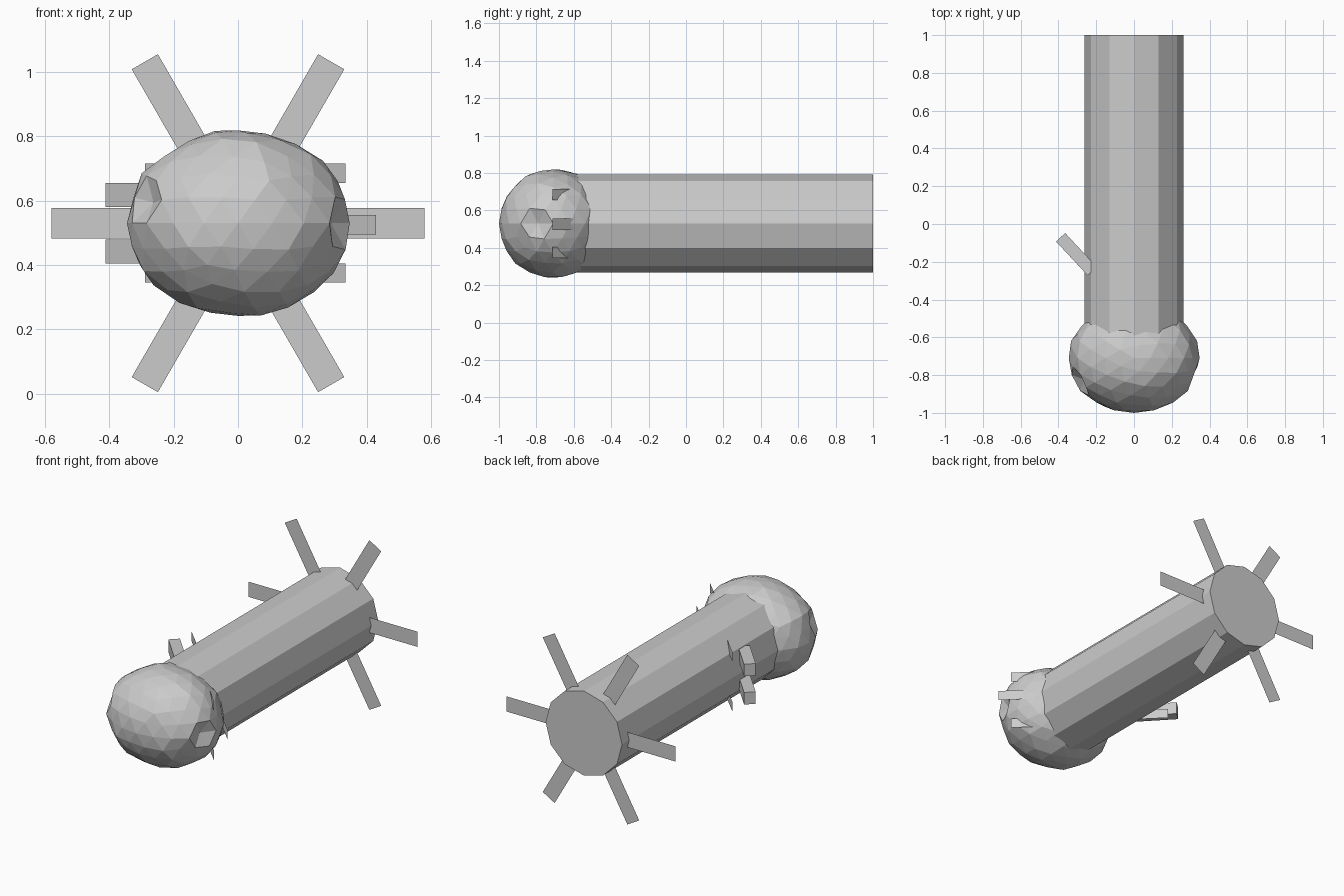
import bpy, bmesh, math, random
from mathutils import Vector, Matrix

if "Cube" in bpy.data.objects:
    bpy.data.objects.remove(bpy.data.objects["Cube"])

random.seed(4)
CZ = 0.53  # height of the body axis


def finish(name, bm):
    me = bpy.data.meshes.new(name)
    bm.to_mesh(me)
    bm.free()
    ob = bpy.data.objects.new(name, me)
    bpy.context.collection.objects.link(ob)
    return ob


def quad(name, pts):
    bm = bmesh.new()
    bm.faces.new([bm.verts.new(p) for p in pts])
    return finish(name, bm)


# body: twelve-sided tube along y
bm = bmesh.new()
bmesh.ops.create_cone(bm, cap_ends=True, segments=12, radius1=0.262, radius2=0.262, depth=1.6)
bmesh.ops.transform(bm, verts=bm.verts,
                    matrix=Matrix.Translation((0, 0.2, CZ)) @ Matrix.Rotation(math.radians(90), 4, 'X'))
finish("body", bm)

# head: lumpy low-poly ball, a little wider than tall, with a dent on each side
bm = bmesh.new()
bmesh.ops.create_icosphere(bm, subdivisions=3, radius=1)
dents = []
for s in (-1, 1):
    d = Vector((s, -0.45, 0.12)).normalized()
    dents.append(max(bm.verts, key=lambda v: v.co.dot(d)))
for v in bm.verts:
    if v.co.y > -0.95:
        v.co *= 1 + random.uniform(-0.015, 0.025)
for v in dents:
    v.co *= 0.88
for v in bm.verts:
    v.co = Vector((v.co.x * 0.345, v.co.y * 0.29 - 0.71, v.co.z * 0.29 + CZ))
finish("head", bm)

# tail fins: six flat radial blades
for i in range(6):
    rot = Matrix.Rotation(math.radians(60 * i), 4, 'Y')
    pts = [(0.22, -0.047), (0.58, -0.047), (0.58, 0.047), (0.22, 0.047)]
    quad("tail_fin", [rot @ Vector((x, 0, z)) + Vector((0, 0.93, CZ)) for x, z in pts])


# flat tabs: upright blades running diagonally outwards from base to tip
def tab(name, base, tip, z0, z1):
    quad(name, [(*base, z0), (*tip, z0), (*tip, z1), (*base, z1)])


tab("head_tab_middle", (0.31, -0.595), (0.43, -0.715), 0.495, 0.556)
for z0, z1 in ((0.655, 0.715), (0.345, 0.405)):
    tab("head_tab", (0.225, -0.605), (0.335, -0.715), z0, z1)
    tab("side_tab", (-0.18, -0.15), (-0.29, -0.04), z0, z1)

# side pegs: two short bars angled backwards on the left
for z in (0.6175, 0.4425):
    bm = bmesh.new()
    bmesh.ops.create_cube(bm, size=1)
    m = (Matrix.Translation((-0.305, -0.16, z)) @ Matrix.Rotation(math.radians(133), 4, 'Z')
         @ Matrix.Diagonal((0.245, 0.066, 0.075, 1)))
    bmesh.ops.transform(bm, verts=bm.verts, matrix=m)
    finish("side_peg", bm)
